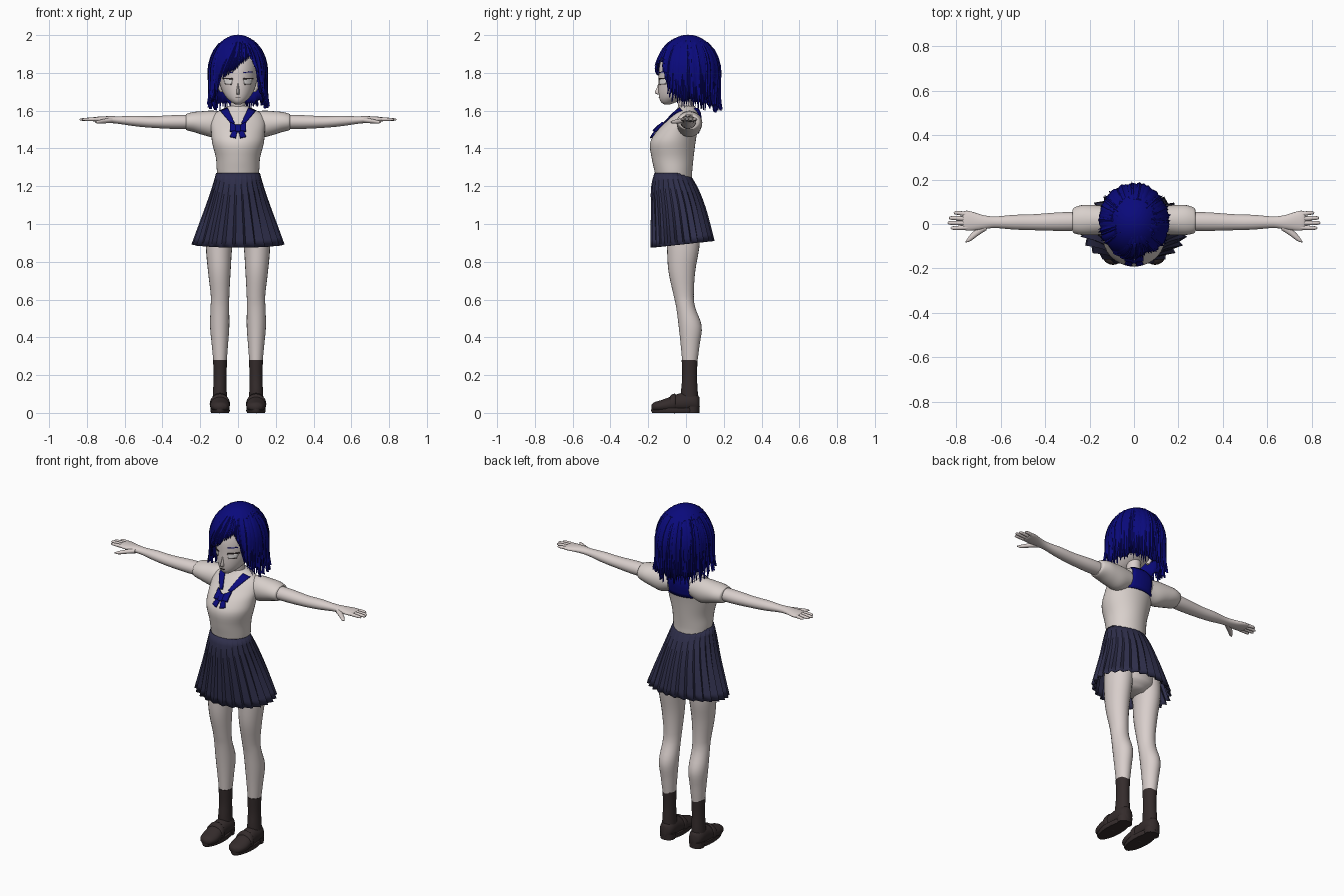
import bpy, bmesh, math, random
from mathutils import Vector

random.seed(4)
if "Cube" in bpy.data.objects:
    bpy.data.objects.remove(bpy.data.objects["Cube"])


def material(name, r, g, b):
    mat = bpy.data.materials.new(name)
    mat.use_nodes = True
    mat.diffuse_color = (r, g, b, 1)
    mat.node_tree.nodes["Principled BSDF"].inputs["Base Color"].default_value = (r, g, b, 1)
    return mat


SKIN = material("pale skin", .69, .62, .6)
SHIRT = material("off white cloth", .69, .63, .6)
BLUE = material("deep blue", .003, .003, .2)
NAVY = material("navy cloth", .028, .028, .07)
BROWN = material("dark brown", .035, .025, .025)
WHITE = material("eye white", .78, .75, .74)


def finish(name, bm, mat, mirror=False, solid=0, angle=40):
    """Turn a bmesh into a shaded object with optional modifiers."""
    bmesh.ops.recalc_face_normals(bm, faces=bm.faces)
    mesh = bpy.data.meshes.new(name)
    bm.to_mesh(mesh)
    bm.free()
    mesh.shade_smooth()
    mesh.set_sharp_from_angle(angle=math.radians(angle))
    mesh.materials.append(mat)
    obj = bpy.data.objects.new(name, mesh)
    bpy.context.collection.objects.link(obj)
    if solid:
        mod = obj.modifiers.new("thickness", 'SOLIDIFY')
        mod.thickness, mod.offset = solid, 0
    if mirror:
        obj.modifiers.new("mirror", 'MIRROR')
    return obj


def bridge(bm, rows, closed=True):
    """Join neighbouring rows of vertices with quads."""
    for a, b in zip(rows, rows[1:]):
        n = len(a)
        for i in range(n if closed else n - 1):
            j = (i + 1) % n
            bm.faces.new((a[i], a[j], b[j], b[i]))


def sample(rings, t):
    """Smoothly interpolate ring values (t, centre a, centre b, radius a, radius b)."""
    i = 0
    while i < len(rings) - 2 and t > rings[i + 1][0]:
        i += 1
    p, q = rings[i], rings[i + 1]
    before, after = rings[max(i - 1, 0)], rings[min(i + 2, len(rings) - 1)]
    h = q[0] - p[0]
    u = (t - p[0]) / h
    out = []
    for k in range(1, 5):
        m = (q[k] - before[k]) / (q[0] - before[0]) * h
        w = (after[k] - p[k]) / (after[0] - p[0]) * h
        d = q[k] - p[k]
        out.append(p[k] + u * (m + u * (3 * d - 2 * m - w + u * (m + w - 2 * d))))
    return out


def loft(name, rings, mat, axis='Z', sides=24, mirror=False, steps=4):
    """Skin ellipses strung along an axis, capped at both ends."""
    rings = sorted(rings)
    bm = bmesh.new()
    rows = []
    for i in range((len(rings) - 1) * steps + 1):
        k, f = min(i // steps, len(rings) - 2), i / steps
        t = rings[k][0] + (f - k) * (rings[k + 1][0] - rings[k][0])
        a, b, ra, rb = sample(rings, t)
        row = []
        for s in range(sides):
            w = math.tau * s / sides
            u, v = a + ra * math.cos(w), b + rb * math.sin(w)
            row.append(bm.verts.new({'X': (t, u, v), 'Y': (u, t, v), 'Z': (u, v, t)}[axis]))
        rows.append(row)
    bridge(bm, rows)
    bm.faces.new(rows[0])
    bm.faces.new(rows[-1])
    return finish(name, bm, mat, mirror, angle=50)


def on_body(rings, x, z, side, gap):
    """Point just outside a lofted body; side is -1 for front, 1 for back."""
    a, b, ra, rb = sample(rings, z)
    return (x, b + side * (rb * math.sqrt(max(0, 1 - ((x - a) / ra) ** 2)) + gap), z)


def patch(name, rings, mat, corners, side=-1, gap=.005, mirror=False, n=6, solid=.006):
    """Four-cornered cloth or paint patch lying on a body."""
    c = [Vector(p) for p in corners]
    bm = bmesh.new()
    rows = []
    for i in range(n + 1):
        lo, hi = c[0].lerp(c[3], i / n), c[1].lerp(c[2], i / n)
        rows.append([bm.verts.new(on_body(rings, *lo.lerp(hi, j / n), side, gap)) for j in range(n + 1)])
    bridge(bm, rows, False)
    return finish(name, bm, mat, mirror, solid)


# Torso, neck and hips
torso = [(1.245, 0, -.064, .108, .096), (1.28, 0, -.067, .112, .1), (1.35, 0, -.071, .117, .111),
         (1.43, 0, -.07, .137, .12), (1.49, 0, -.048, .142, .108), (1.54, 0, -.02, .145, .089),
         (1.58, 0, -.002, .13, .072), (1.605, 0, .004, .09, .056), (1.625, 0, .004, .05, .042)]
loft("shirt_body", torso, SHIRT, sides=40)
loft("neck", [(1.58, 0, .01, .043, .043), (1.65, 0, -.005, .038, .04), (1.72, 0, 0, .04, .045)], SKIN)
loft("hips", [(.875, 0, -.015, .06, .06), (.92, 0, -.015, .13, .1), (1.05, 0, -.03, .145, .1),
              (1.26, 0, -.065, .105, .09)], SKIN)

# Sleeves, arms and hands
loft("sleeve", [(.07, .02, 1.535, .055, .055), (.13, .018, 1.53, .065, .07), (.19, .018, 1.535, .068, .062),
                (.235, .018, 1.54, .067, .053), (.27, .016, 1.54, .058, .044), (.276, .016, 1.54, .05, .04)],
     SHIRT, 'X', mirror=True)
loft("arm", [(.2, .012, 1.541, .04, .036), (.32, .011, 1.54, .042, .037), (.45, .008, 1.54, .036, .031),
             (.54, .008, 1.545, .033, .028), (.63, .008, 1.55, .026, .02), (.68, .008, 1.553, .032, .018),
             (.74, .014, 1.554, .044, .014), (.765, .016, 1.554, .042, .011), (.772, .016, 1.554, .03, .006)],
     SKIN, 'X', mirror=True)
for name, y, tip in (("little", .05, .812), ("ring", .027, .834), ("middle", .005, .84), ("index", -.018, .826)):
    loft(name + "_finger", [(.745, y * .85, 1.554, .011, .01), (tip - .02, y, 1.554, .009, .008),
                            (tip - .004, y, 1.553, .006, .005), (tip, y, 1.553, .001, .001)],
         SKIN, 'X', 10, True, 3)
loft("thumb", [(.665, -.008, 1.55, .02, .014), (.705, -.036, 1.545, .018, .012), (.74, -.065, 1.54, .014, .009),
               (.758, -.08, 1.54, .003, .003)], SKIN, 'X', 12, True)

# Legs, socks and shoes
loft("leg", [(.26, .095, .02, .034, .039), (.36, .096, .022, .043, .05), (.46, .097, .022, .051, .061),
             (.56, .096, -.002, .049, .05), (.62, .095, -.012, .049, .053), (.75, .099, -.022, .06, .071),
             (.88, .1, -.015, .07, .086), (1, .088, -.015, .078, .092)], SKIN, mirror=True)
loft("sock", [(.05, .096, .018, .04, .046), (.12, .096, .018, .036, .044), (.19, .095, .019, .034, .039),
              (.28, .095, .019, .037, .042)], BROWN, mirror=True)
loft("shoe", [(-.183, .094, .03, .012, .012), (-.17, .094, .032, .036, .023), (-.13, .095, .036, .051, .032),
              (-.08, .096, .044, .05, .042), (-.03, .096, .054, .045, .05), (.03, .096, .058, .044, .05),
              (.06, .096, .052, .034, .044), (.072, .096, .048, .016, .034)], BROWN, 'Y', mirror=True)
loft("shoe_strap", [(-.085, .096, .045, .052, .042), (-.08, .096, .047, .054, .047),
                    (-.06, .096, .05, .052, .052), (-.055, .096, .05, .048, .05)], BROWN, 'Y', mirror=True)
loft("sole", [(0, .095, -.057, .047, .122), (.012, .095, -.057, .052, .128), (.025, .095, -.057, .05, .126)],
     BROWN, mirror=True, steps=1)
loft("heel", [(0, .096, .035, .042, .036), (.035, .096, .035, .045, .038)], BROWN, mirror=True, steps=1)

# Pleated skirt: sawtooth folds deepen towards a tilted hem
skirt = [(.89, 0, -.016, .245, .172), (1, 0, -.029, .205, .157), (1.1, 0, -.043, .168, .142),
         (1.2, 0, -.063, .134, .121), (1.27, 0, -.076, .114, .09)]
bm = bmesh.new()
rows = []
pleats = 26
for i in range(11):
    s = i / 10
    row = []
    for k in range(pleats * 2):
        w = math.tau * (k // 2 + .25 * (k % 2)) / pleats
        fold = 1 - (.015 + .085 * s) * (k % 2)
        z = 1.27 - s * (.3775 - .0175 * math.sin(w))
        a, b, ra, rb = sample(skirt, z)
        row.append(bm.verts.new((ra * fold * math.cos(w), b + rb * fold * math.sin(w), z)))
    rows.append(row)
bridge(bm, rows)
finish("pleated_skirt", bm, NAVY, solid=.004, angle=15)
loft("waistband", [(1.235, 0, -.072, .122, .103), (1.265, 0, -.073, .115, .094), (1.27, 0, -.073, .108, .09)],
     NAVY, sides=40)

# Sailor collar and bow
patch("collar_back", torso, BLUE, [(-.08, 1.48), (.08, 1.48), (.06, 1.612), (-.06, 1.612)], 1, .008)
patch("collar_front", torso, BLUE, [(.018, 1.535), (.035, 1.53), (.095, 1.6), (.055, 1.615)], mirror=True)
patch("bow_loop", torso, BLUE, [(0, 1.495), (.042, 1.49), (.042, 1.537), (0, 1.515)], gap=.012, mirror=True, solid=.014)
patch("bow_tail", torso, BLUE, [(.012, 1.455), (.042, 1.462), (.022, 1.508), (0, 1.508)], gap=.009, mirror=True, solid=.008)
patch("bow_knot", torso, BLUE, [(-.012, 1.49), (.012, 1.49), (.012, 1.52), (-.012, 1.52)], gap=.015, solid=.016)

# Head and face
head = [(1.632, 0, -.1, .012, .014), (1.645, 0, -.092, .034, .04), (1.67, 0, -.065, .062, .077),
        (1.71, 0, -.03, .086, .116), (1.76, 0, -.005, .1, .14), (1.83, 0, .01, .11, .152),
        (1.9, 0, .015, .1, .135), (1.96, 0, .015, .06, .08), (1.975, 0, .015, .02, .03)]
loft("head", head, SKIN, sides=40)
loft("nose", [(1.685, 0, -.135, .008, .014), (1.694, 0, -.136, .009, .029), (1.72, 0, -.135, .007, .02),
              (1.75, 0, -.132, .004, .012)], SKIN, sides=12)
loft("ear", [(1.7, .088, .01, .008, .01), (1.73, .1, .012, .014, .022), (1.765, .106, .016, .014, .026),
             (1.785, .106, .018, .004, .012)], SKIN, sides=12, mirror=True)
patch("eye", head, WHITE, [(.034, 1.74), (.068, 1.742), (.076, 1.768), (.03, 1.766)], gap=.002, mirror=True, solid=.003)
patch("eyelash", head, BROWN, [(.027, 1.766), (.08, 1.767), (.078, 1.773), (.03, 1.772)], gap=.004, mirror=True, solid=.004)
patch("lower_lash", head, BROWN, [(.036, 1.737), (.068, 1.739), (.068, 1.741), (.036, 1.74)], gap=.003, mirror=True, solid=.003)
patch("eyebrow", head, BLUE, [(.03, 1.8), (.075, 1.803), (.075, 1.807), (.03, 1.805)], gap=.003, mirror=True, solid=.003)
patch("mouth", head, BROWN, [(-.014, 1.667), (.014, 1.667), (.014, 1.67), (-.014, 1.67)], gap=.002, solid=.003)

# Hair: hem height by angle from the front (degrees), positive to the left side
hem = [(-180, 1.62), (-75, 1.65), (-52, 1.68), (-44, 1.75), (-30, 1.785), (-5, 1.82), (16, 1.875),
       (30, 1.88), (42, 1.8), (50, 1.7), (75, 1.65), (180, 1.62)]


def hem_height(f):
    for (a, p), (b, q) in zip(hem, hem[1:]):
        if a <= f <= b:
            return p + (q - p) * (f - a) / (b - a)


def hair_point(f, z, lift=0):
    k = math.sqrt(max(0, 1 - ((z - 1.8) / .198) ** 2)) if z > 1.8 else 1 - .55 * (1.8 - z)
    w = math.radians(f)
    return ((.149 * k + lift) * math.sin(w), .012 - (.165 * k + lift) * math.cos(w), z)


bm = bmesh.new()
rows = []
jag = [random.uniform(0, .025) for _ in range(90)]
for i in range(17):
    s = (i + .3) / 16.3
    row = []
    for k in range(90):
        f = k * 4 - 180
        row.append(bm.verts.new(hair_point(f, 1.998 - (1.998 - hem_height(f) - jag[k]) * s * s)))
    rows.append(row)
bridge(bm, rows)
bm.faces.new(rows[0])
finish("hair_cap", bm, BLUE, solid=.008, angle=60)

# Tapered locks laid over the cap, fanning out from a side parting
bm = bmesh.new()
count = 84
for n in range(count):
    f = -176 + 352 * n / (count - 1)
    front = abs(f) < 50
    tip = hem_height(f) - random.uniform(0, .012 if front else .035)
    start = f + (25 - f) * .45 if front else f + random.uniform(-5, 5)
    top = random.uniform(1.95, 1.985)
    flare = random.uniform(0, .004 if front else .028)
    lift, wide = random.uniform(0, .007), random.uniform(4, 6.5)
    rows = []
    for i in range(10):
        s = i / 9
        z = top + (tip - top) * s
        a = start + (f - start) * s
        half = wide * (1 - .96 * s ** 3)
        out = lift + flare * s ** 4
        rows.append([bm.verts.new(hair_point(a + d * half, z, out + h))
                     for d, h in ((-1, 0), (0, .006), (1, 0), (0, -.005))])
    bridge(bm, rows)
    bm.faces.new(rows[0])
    bm.faces.new(rows[-1])
finish("hair_locks", bm, BLUE, angle=50)
